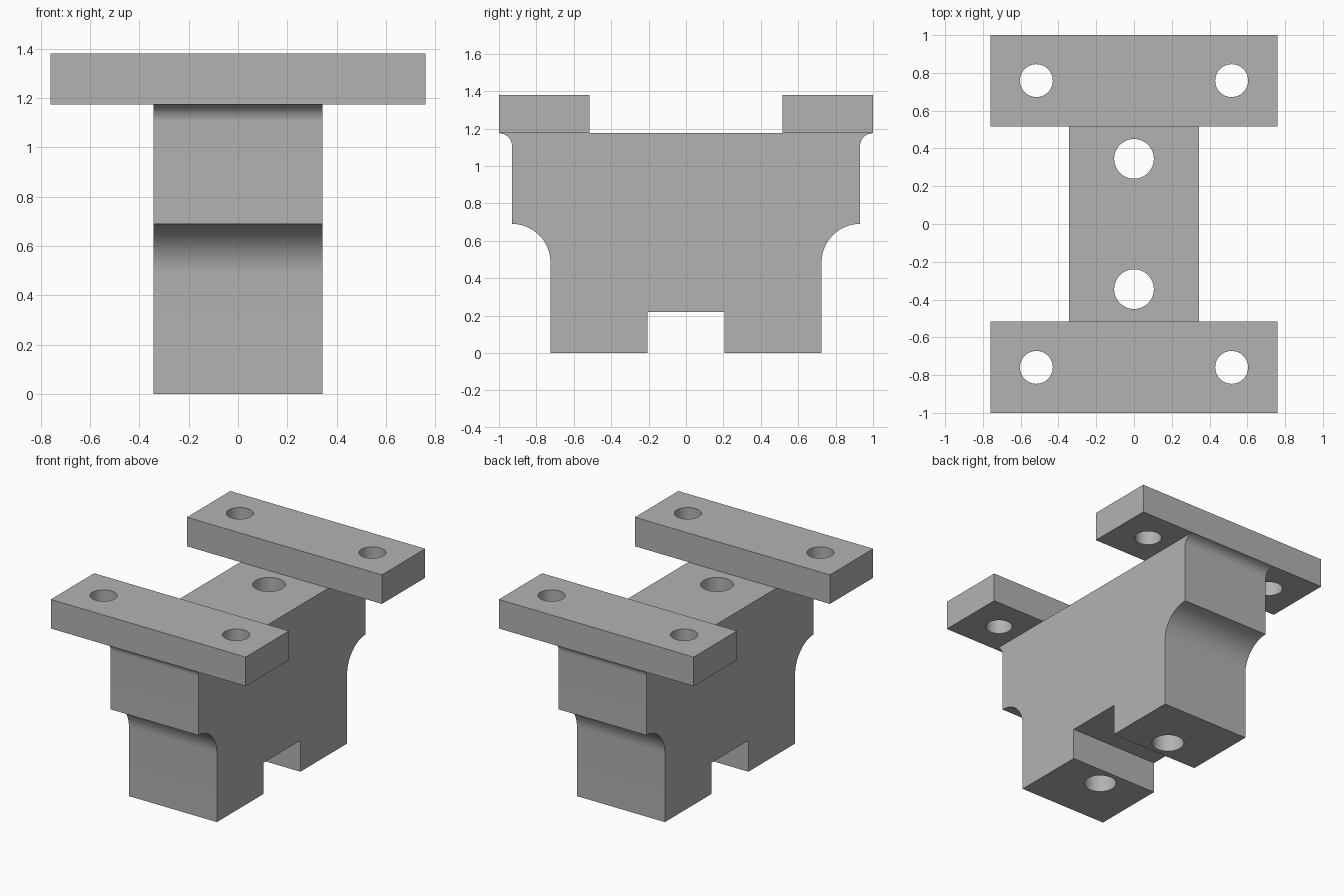
import bpy, bmesh, math

if "Cube" in bpy.data.objects:
    bpy.data.objects.remove(bpy.data.objects["Cube"], do_unlink=True)

grey = bpy.data.materials.new("plain grey")
grey.use_nodes = True
colour = (0.45, 0.45, 0.45, 1)
grey.diffuse_color = colour
grey.node_tree.nodes["Principled BSDF"].inputs["Base Color"].default_value = colour

HALF_WIDTH = 0.343
LEDGE, TOP = 1.175, 1.38


def extrude_profile(name, points, half_width):
    """Extrude a (y, z) outline along x, centred on x = 0."""
    bm = bmesh.new()
    face = bm.faces.new([bm.verts.new((-half_width, y, z)) for y, z in points])
    new = bmesh.ops.extrude_face_region(bm, geom=[face])["geom"]
    verts = [v for v in new if isinstance(v, bmesh.types.BMVert)]
    bmesh.ops.translate(bm, verts=verts, vec=(2 * half_width, 0, 0))
    bmesh.ops.recalc_face_normals(bm, faces=bm.faces)
    mesh = bpy.data.meshes.new(name)
    bm.to_mesh(mesh)
    bm.free()
    ob = bpy.data.objects.new(name, mesh)
    bpy.context.collection.objects.link(ob)
    mesh.materials.append(grey)
    return ob


def fillet(cy, cz, r, steps=16):
    """Concave quarter arc running from its lower inner end up and outwards."""
    angles = [math.pi - math.pi / 2 * i / steps for i in range(steps + 1)]
    return [(cy + r * math.cos(a), cz + r * math.sin(a)) for a in angles]


def drill(ob, holes, radius):
    """Cut vertical through holes, then remove the cutters."""
    bpy.context.view_layer.objects.active = ob
    for x, y in holes:
        bpy.ops.mesh.primitive_cylinder_add(vertices=48, radius=radius, depth=4, location=(x, y, 0.7))
        cutter = bpy.context.object
        cutter.name = "hole_cutter"
        cutter.hide_render = True
        cutter.data.materials.append(grey)
        mod = ob.modifiers.new("hole", "BOOLEAN")
        mod.operation, mod.solver, mod.object = "DIFFERENCE", "EXACT", cutter
        bpy.context.view_layer.objects.active = ob
        bpy.ops.object.modifier_apply(modifier=mod.name)
        bpy.data.objects.remove(cutter, do_unlink=True)
    bpy.ops.object.select_all(action="DESELECT")
    ob.select_set(True)
    bpy.ops.object.shade_smooth_by_angle(angle=math.radians(30))


# Central body: notched foot, stepped ends with concave fillets
half = [(0.205, 0.22), (0.205, 0), (0.725, 0)]
half += fillet(0.93, 0.485, 0.205)
half += fillet(1.0, LEDGE - 0.07, 0.07)
half.append((0.6, LEDGE))
outline = half + [(-y, z) for y, z in reversed(half)]
body = extrude_profile("body", outline, HALF_WIDTH)
drill(body, [(0, -0.345), (0, 0.345)], 0.105)

# Mounting bars across the front and back
for name, side in (("front_bar", -1), ("back_bar", 1)):
    inner, outer = side * 0.517, side * 1.0
    bar = extrude_profile(name, [(inner, LEDGE), (outer, LEDGE), (outer, TOP), (inner, TOP)], 0.76)
    drill(bar, [(-0.517, side * 0.759), (0.517, side * 0.759)], 0.087)
